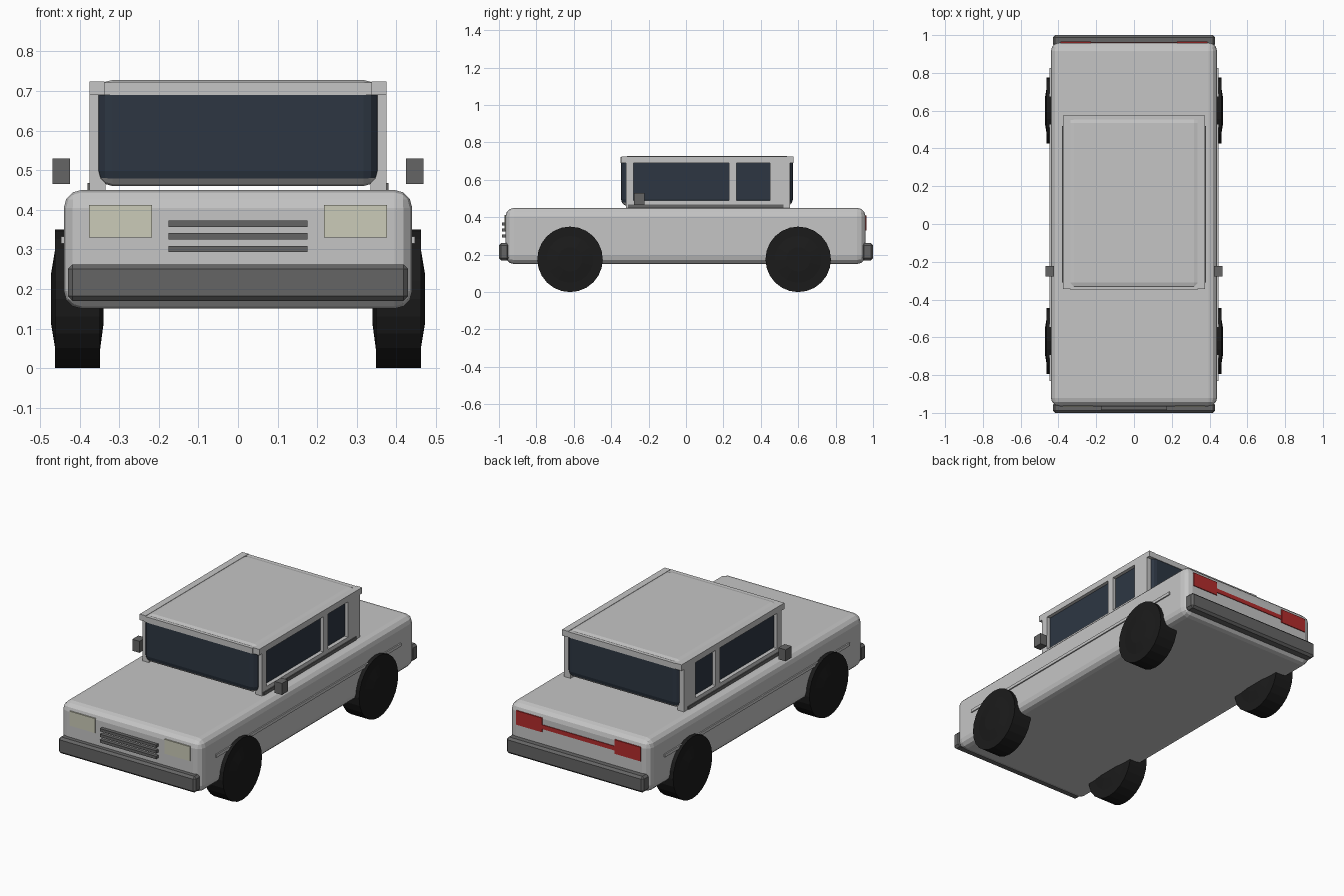
import bpy, bmesh, math

if "Cube" in bpy.data.objects:
    bpy.data.objects.remove(bpy.data.objects["Cube"])


def material(name, rgb):
    m = bpy.data.materials.new(name)
    m.diffuse_color = (*rgb, 1)
    m.use_nodes = True
    m.node_tree.nodes["Principled BSDF"].inputs["Base Color"].default_value = m.diffuse_color
    return m


PAINT = material("light_grey_paint", (0.56, 0.56, 0.56))
TRIM = material("dark_grey_trim", (0.13, 0.13, 0.13))
GLASS = material("dark_blue_glass", (0.026, 0.037, 0.055))
TYRE = material("black_rubber", (0.011, 0.011, 0.011))
LAMP = material("cream_lamp", (0.60, 0.60, 0.48))
RED = material("red_lamp", (0.45, 0.025, 0.025))


def finish(name, bm, *mats):
    bmesh.ops.recalc_face_normals(bm, faces=bm.faces)
    me = bpy.data.meshes.new(name)
    bm.to_mesh(me)
    bm.free()
    for m in mats:
        me.materials.append(m)
    ob = bpy.data.objects.new(name, me)
    bpy.context.collection.objects.link(ob)
    return ob


def box(name, xr, yr, zr, mats, bevel=0, segments=1, rule=None):
    """Box from ranges, optionally bevelled; rule(face) picks a material."""
    bm = bmesh.new()
    bmesh.ops.create_cube(bm, size=1)
    for v in bm.verts:
        for i, (a, b) in enumerate((xr, yr, zr)):
            v.co[i] = (a + b) / 2 + v.co[i] * (b - a)
    if bevel:
        bmesh.ops.bevel(bm, geom=bm.edges[:], offset=bevel, segments=segments,
                        profile=0.5, affect='EDGES')
    bm.normal_update()
    if rule:
        for f in bm.faces:
            f.material_index = rule(f)
    return finish(name, bm, *mats)


def pair(name, xr, yr, zr, mat, **kw):
    """The same box on both sides of the car."""
    box(name + "_right", xr, yr, zr, [mat], **kw)
    box(name + "_left", (-xr[1], -xr[0]), yr, zr, [mat], **kw)


def wheel(name, side, y, sides=24):
    """Revolved tyre with slightly bulging flanks."""
    profile = [(0.065, 0.340), (0.125, 0.348), (0.175, 0.348),
               (0.175, 0.462), (0.125, 0.462), (0.065, 0.472)]
    bm = bmesh.new()
    rings = []
    for r, x in profile:
        rings.append([bm.verts.new((side * x,
                                    y + r * math.sin(2 * math.pi * k / sides),
                                    0.175 - r * math.cos(2 * math.pi * k / sides)))
                      for k in range(sides)])
    for a, b in zip(rings, rings[1:]):
        for k in range(sides):
            n = (k + 1) % sides
            bm.faces.new((a[k], a[n], b[n], b[k]))
    bm.faces.new(rings[0])
    bm.faces.new(rings[-1])
    finish(name, bm, TYRE)


# Lower body and side mouldings
box("body", (-0.44, 0.44), (-0.965, 0.96), (0.15, 0.45), [PAINT], 0.045, 3)
pair("side_moulding", (0.435, 0.447), (-0.83, 0.825), (0.315, 0.332), PAINT)

# Cabin: glass all round, painted roof and lower edge
box("cabin", (-0.355, 0.355), (-0.348, 0.572), (0.46, 0.728), [PAINT, GLASS],
    0.038, 3, rule=lambda f: int(abs(f.normal.z) < 0.6
                                 and 0.485 < f.calc_center_median().z < 0.7))

# Cabin frame: pillars, sills, roof rails and headers
for label, y0, y1 in (("front", -0.32, -0.28), ("middle", 0.23, 0.27),
                      ("rear", 0.45, 0.555)):
    pair(label + "_pillar", (0.335, 0.375), (y0, y1), (0.45, 0.70), PAINT)
pair("window_sill", (0.335, 0.375), (-0.32, 0.555), (0.465, 0.49), PAINT)
pair("sill_trim", (0.345, 0.38), (-0.31, 0.52), (0.448, 0.468), TRIM)
pair("roof_rail", (0.337, 0.375), (-0.345, 0.575), (0.69, 0.724), PAINT)
box("front_header", (-0.337, 0.337), (-0.35, -0.31), (0.69, 0.722), [PAINT])
box("rear_header", (-0.337, 0.337), (0.55, 0.575), (0.69, 0.722), [PAINT])

# Bumpers
box("front_bumper", (-0.43, 0.43), (-1.0, -0.945), (0.17, 0.262), [TRIM], 0.012)
box("rear_bumper", (-0.43, 0.43), (0.94, 1.0), (0.17, 0.262), [TRIM], 0.012)

# Headlights and grille
pair("headlight", (0.217, 0.377), (-0.97, -0.961), (0.33, 0.412), LAMP)
for i, z in enumerate((0.301, 0.333, 0.365)):
    box(f"grille_bar_{i + 1}", (-0.176, 0.176), (-0.985, -0.96),
        (z - 0.008, z + 0.008), [TRIM])

# Tail lights with joining strip
pair("tail_light", (0.227, 0.39), (0.956, 0.965), (0.33, 0.41), RED)
box("tail_strip", (-0.23, 0.23), (0.955, 0.964), (0.348, 0.372), [RED])

# Door mirrors
pair("door_mirror", (0.424, 0.469), (-0.277, -0.222), (0.465, 0.53), TRIM)

# Wheels
for label, y in (("front", -0.62), ("rear", 0.60)):
    wheel(label + "_wheel_right", 1, y)
    wheel(label + "_wheel_left", -1, y)
